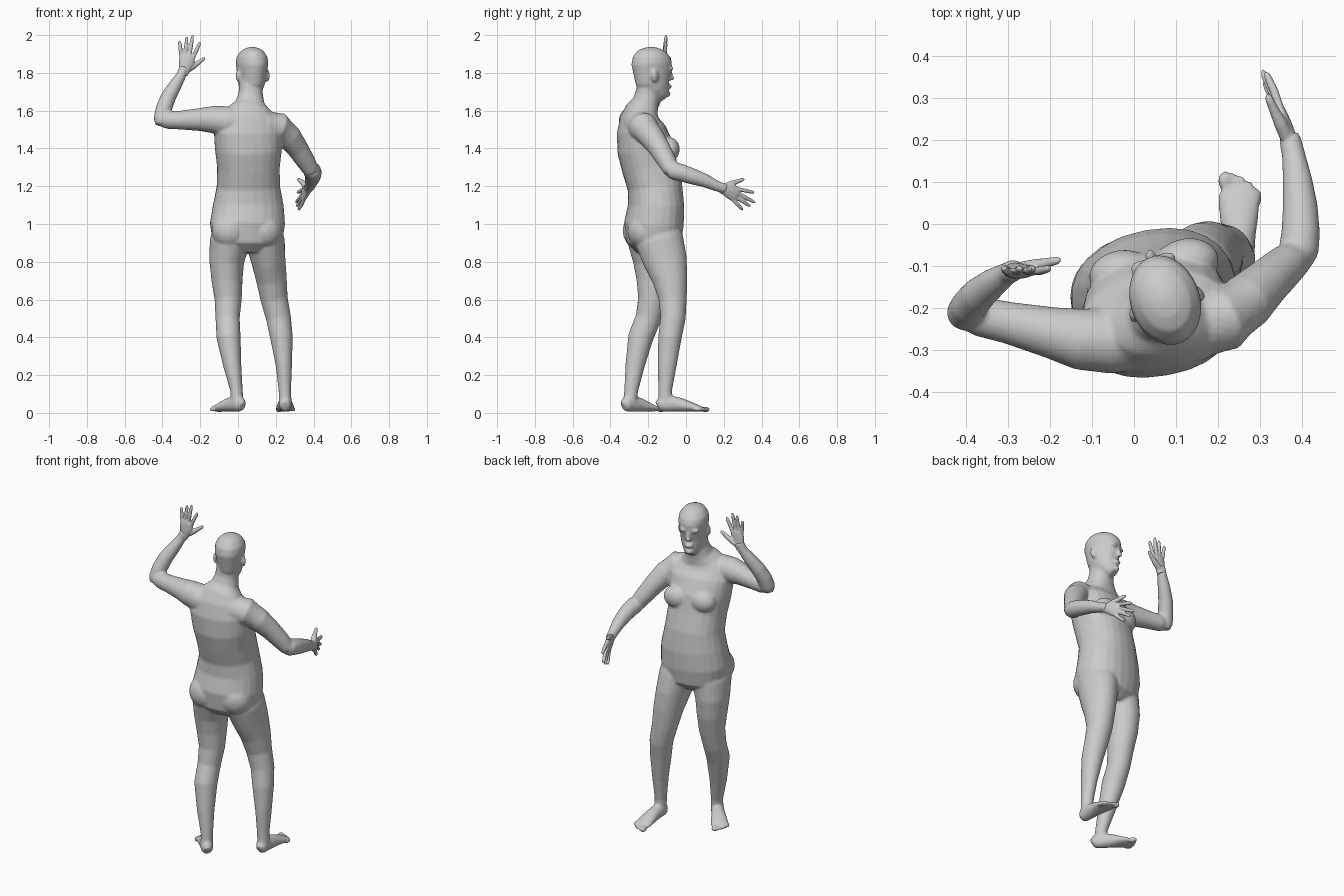
import bpy, bmesh, math
from mathutils import Vector, Matrix

SIDES = 24

def tube(bm, rings, side, power=1.0):
    """Loft ellipses (x, y, z, half width[, half depth]) along a path."""
    pts = [Vector(r[:3]) for r in rings]
    loops = []
    for i, r in enumerate(rings):
        t = (pts[min(i + 1, len(pts) - 1)] - pts[max(i - 1, 0)]).normalized()
        s = Vector(side)
        s = (s - t * s.dot(t)).normalized()
        d = t.cross(s)
        a, b = r[3], r[-1]
        loop = []
        for k in range(SIDES):
            q = 2 * math.pi * k / SIDES
            c, n = math.cos(q), math.sin(q)
            c = math.copysign(abs(c) ** power, c)
            n = math.copysign(abs(n) ** power, n)
            loop.append(bm.verts.new(pts[i] + s * a * c + d * b * n))
        loops.append(loop)
    for l0, l1 in zip(loops, loops[1:]):
        for k in range(SIDES):
            j = (k + 1) % SIDES
            bm.faces.new((l0[k], l0[j], l1[j], l1[k]))
    bm.faces.new(loops[0][::-1])
    bm.faces.new(loops[-1])

def ball(bm, pos, size, yaw=0.0):
    m = Matrix.Translation(pos) @ Matrix.Rotation(yaw, 4, 'Z') @ Matrix.Diagonal((*size, 1))
    bmesh.ops.create_icosphere(bm, subdivisions=3, radius=1, matrix=m)

def finish(bm, name, voxel, smooth):
    """Fuse the overlapping parts into one skin."""
    bmesh.ops.recalc_face_normals(bm, faces=bm.faces[:])
    me = bpy.data.meshes.new(name)
    bm.to_mesh(me)
    bm.free()
    ob = bpy.data.objects.new(name, me)
    bpy.context.collection.objects.link(ob)
    rm = ob.modifiers.new("fuse", 'REMESH')
    rm.mode = 'VOXEL'
    rm.voxel_size = voxel
    rm.use_smooth_shade = True
    sm = ob.modifiers.new("soften", 'SMOOTH')
    sm.factor = 0.5
    sm.iterations = smooth

body = bmesh.new()

# torso and neck
yaw = math.radians(10)
across = (math.cos(yaw), math.sin(yaw), 0)
tube(body, [(.05, -.17, .85, .10, .09), (.05, -.17, .90, .185, .14), (.05, -.17, 1.0, .2, .155),
            (.055, -.158, 1.1, .188, .146), (.055, -.165, 1.2, .168, .143),
            (.055, -.192, 1.3, .166, .145), (.055, -.215, 1.4, .178, .148),
            (.055, -.238, 1.5, .185, .127), (.057, -.243, 1.56, .16, .102),
            (.06, -.232, 1.605, .115, .085), (.063, -.215, 1.64, .078, .07),
            (.067, -.203, 1.69, .064, .064), (.07, -.19, 1.77, .062, .066)], across, 0.9)
for x, y in ((-.03, -.12), (.125, -.092)):
    ball(body, (x, y, 1.395), (.078, .058, .066), yaw)
for x, y in ((-.04, -.245), (.135, -.22)):
    ball(body, (x, y, .965), (.1, .09, .1), yaw)

# head, turned a little to one side
hy = math.radians(18)
hr = Vector((math.cos(hy), math.sin(hy), 0))
hf = Vector((-math.sin(hy), math.cos(hy), 0))
hc = Vector((.073, -.178, 0))

def face(side, fwd, z):
    return hc + hr * side + hf * fwd + Vector((0, 0, z))

head = [(1.667, .026, .07, .026), (1.69, .046, .05, .05), (1.72, .062, .025, .077), (1.76, .071, .004, .097),
        (1.81, .078, 0, .105), (1.85, .084, -.004, .11), (1.885, .08, -.005, .101),
        (1.915, .06, -.004, .076), (1.93, .036, -.003, .045), (1.937, .012, -.003, .015)]
tube(body, [(*face(0, o, z), a, b) for z, a, o, b in head], hr)
ball(body, face(0, .104, 1.772), (.015, .019, .013), hy)
ball(body, face(0, .098, 1.79), (.011, .016, .028), hy)
ball(body, face(0, .092, 1.728), (.024, .015, .012), hy)
ball(body, face(0, .085, 1.688), (.02, .016, .016), hy)
for s in (-1, 1):
    ball(body, face(s * .03, .09, 1.822), (.028, .016, .011), hy)
    ball(body, face(s * .08, -.012, 1.785), (.012, .022, .034), hy + s * .35)

# raised arm
tube(body, [(.02, -.262, 1.535, .085), (-.06, -.278, 1.545, .079), (-.13, -.274, 1.553, .073),
            (-.2, -.258, 1.553, .061), (-.3, -.235, 1.55, .05), (-.37, -.22, 1.55, .047),
            (-.41, -.213, 1.55, .034)], (0, 1, 0))
tube(body, [(-.405, -.222, 1.525, .032), (-.405, -.213, 1.555, .042), (-.393, -.195, 1.61, .043),
            (-.37, -.168, 1.67, .041), (-.335, -.14, 1.73, .035), (-.302, -.118, 1.785, .027),
            (-.283, -.109, 1.83, .026)], (1, 0, 0))

# lowered arm
tube(body, [(.14, -.245, 1.52, .085), (.215, -.225, 1.513, .079), (.268, -.185, 1.465, .067),
            (.315, -.14, 1.4, .057), (.36, -.1, 1.33, .05), (.39, -.075, 1.28, .042)], (1, 1, 0))
tube(body, [(.388, -.092, 1.285, .037), (.392, -.065, 1.282, .048), (.397, -.02, 1.27, .046),
            (.396, .04, 1.25, .042), (.39, .1, 1.23, .036), (.38, .165, 1.2, .028),
            (.37, .21, 1.185, .026)], (1, 0, 0))

# legs
tube(body, [(.13, -.15, .97, .1, .12), (.145, -.138, .9, .104, .127), (.162, -.108, .8, .09, .115),
            (.178, -.083, .7, .081, .092), (.192, -.07, .6, .072, .074), (.215, -.069, .5, .066, .067),
            (.23, -.085, .4, .06, .062), (.243, -.1, .25, .043, .05), (.248, -.11, .12, .033, .036),
            (.25, -.11, .05, .034, .036)], (1, 0, 0))
tube(body, [(-.03, -.185, .97, .1, .12), (-.045, -.185, .9, .106, .122), (-.06, -.172, .8, .092, .107),
            (-.058, -.17, .7, .082, .092), (-.052, -.178, .6, .072, .076), (-.055, -.2, .5, .064, .068),
            (-.05, -.24, .4, .064, .067), (-.03, -.27, .25, .048, .051), (-.008, -.29, .12, .033, .037),
            (-.004, -.297, .05, .034, .036)], (1, 0, 0))

# feet with toes
def foot(x, y, turn, inner, k):
    f = Vector((-math.sin(turn), math.cos(turn), 0))
    s = Vector((math.cos(turn), math.sin(turn), 0)) * inner
    o = Vector((x, y, 0))
    prof = [(-.042, .036, .018, .024), (-.025, .044, .033, .038), (.02, .05, .036, .044),
            (.08, .043, .04, .037), (.13, .033, .047, .027), (.175, .024, .05, .018), (.195, .02, .045, .012)]
    tube(body, [(*(o + f * d * k + Vector((0, 0, z))), a, b) for d, z, a, b in prof], s)
    for i in range(5):
        r = .016 if i == 0 else .0105
        c = o + f * (.213 - .0025 * i * i) * k + s * (.034 - .0195 * i)
        ball(body, c + Vector((0, 0, .018)), (r, .024, r), turn)

foot(.25, -.11, 0, -1, 1)
foot(0, -.303, math.radians(40), 1, .92)
finish(body, "body", .007, 5)

# hands: palm, four fingers and thumb in a local frame
FINGERS = [(.088, .031, .180, .048), (.094, .010, .206, .001), (.09, -.011, .19, -.027), (.08, -.03, .16, -.06)]

def hand(name, wrist, u, v, palm):
    bm = bmesh.new()
    u = Vector(u).normalized()
    v = Vector(v)
    v = (v - u * v.dot(u)).normalized()
    n = u.cross(v) * palm
    w = Vector(wrist)

    def at(a, b, c=0):
        return w + u * a + v * b + n * c

    tube(bm, [(*at(-.012, 0), .025, .023), (*at(.02, .002), .03, .02), (*at(.055, .003), .041, .018),
              (*at(.085, .001), .042, .015), (*at(.1, 0), .034, .011)], v)
    for a0, b0, a1, b1 in FINGERS:
        tube(bm, [(*at(a0 + (a1 - a0) * t, b0 + (b1 - b0) * t, c), r)
                  for t, c, r in ((-.15, 0, .01), (.45, .001, .0105), (.85, .005, .009), (1, .006, .005))], v)
    tube(bm, [(*at(.015, .012, .004), .017), (*at(.045, .042, .012), .016),
              (*at(.075, .068, .02), .0115), (*at(.097, .086, .025), .0095), (*at(.105, .092, .027), .005)], n)
    finish(bm, name, .004, 3)

hand("raised_hand", (-.29, -.112, 1.80), (.24, 0, .97), (.97, .0, -.24), 1)
hand("lowered_hand", (.374, .187, 1.19), (-.3, .87, -.38), (0, .4, .91), -1)
